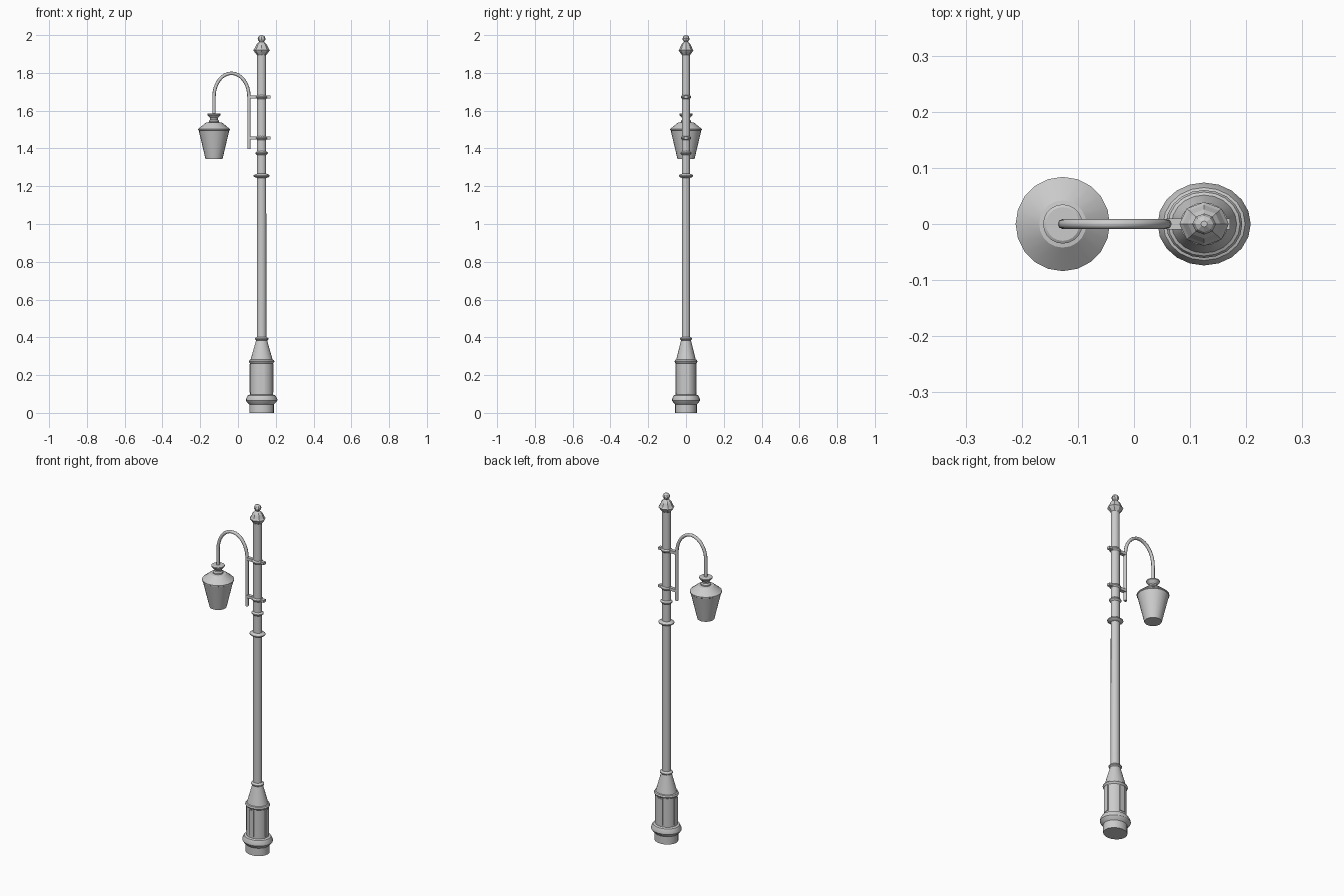
import bpy, bmesh, math
from mathutils import Matrix

if "Cube" in bpy.data.objects:
    bpy.data.objects.remove(bpy.data.objects["Cube"])

POLE_X, LAMP_X, SY = 0.125, -0.127, 0.89


def finish(name, bm, smooth=True):
    bmesh.ops.recalc_face_normals(bm, faces=bm.faces[:])
    me = bpy.data.meshes.new(name)
    bm.to_mesh(me)
    bm.free()
    ob = bpy.data.objects.new(name, me)
    bpy.context.collection.objects.link(ob)
    if smooth:
        bpy.ops.object.select_all(action='DESELECT')
        ob.select_set(True)
        bpy.context.view_layer.objects.active = ob
        bpy.ops.object.shade_smooth_by_angle(angle=math.radians(30))
    return ob


def lathe(name, profile, x, n=20, sy=1.0, smooth=True):
    """Closed solid of revolution from (radius, z) pairs."""
    bm = bmesh.new()
    rings = []
    for r, z in profile:
        rings.append([bm.verts.new((x + r * math.cos(2 * math.pi * i / n),
                                    sy * r * math.sin(2 * math.pi * i / n), z))
                      for i in range(n)])
    for a, b in zip(rings, rings[1:]):
        for i in range(n):
            j = (i + 1) % n
            bm.faces.new((a[i], a[j], b[j], b[i]))
    bm.faces.new(rings[0])
    bm.faces.new(rings[-1])
    return finish(name, bm, smooth)


def box(name, center, size, rot=0.0):
    bm = bmesh.new()
    m = (Matrix.Translation(center) @ Matrix.Rotation(rot, 4, 'Z')
         @ Matrix.Diagonal((*size, 1)))
    bmesh.ops.create_cube(bm, size=1, matrix=m)
    return finish(name, bm, False)


def collar(name, z, r, h=0.012, n=20):
    lathe(name, [(0.022, z - h), (r * .85, z - h * .6), (r, z - h * .2),
                 (r, z + h * .2), (r * .85, z + h * .6), (0.022, z + h)],
          POLE_X, n, SY)


# Base: plinth, moulding, drum and tapered shoulder
lathe("base", [(0.065, 0), (0.065, 0.045), (0.076, 0.055), (0.083, 0.065),
               (0.083, 0.073), (0.073, 0.093), (0.061, 0.097), (0.061, 0.262),
               (0.064, 0.265), (0.068, 0.272), (0.064, 0.28), (0.058, 0.283),
               (0.029, 0.385)], POLE_X, 20, SY)

# Raised panels around the drum
for i in range(4):
    a = i * math.pi / 2
    k = SY if i % 2 else 1
    box(f"base_panel_{i}", (POLE_X + 0.057 * math.cos(a), 0.057 * k * math.sin(a), 0.183),
        (0.012, 0.03, 0.15), a)

# Shaft and its collars
lathe("shaft", [(0.025, 0.38), (0.024, 1.91)], POLE_X, 16, SY)
collar("shoulder_collar", 0.392, 0.036)
collar("lower_collar", 1.255, 0.043)
collar("upper_collar", 1.375, 0.033)

# Octagonal finial with knob
lathe("finial", [(0.025, 1.895), (0.038, 1.911), (0.044, 1.92), (0.038, 1.928),
                 (0.029, 1.948), (0.020, 1.958), (0.012, 1.964), (0.019, 1.974),
                 (0.021, 1.982), (0.016, 1.993), (0.006, 2.0)], POLE_X, 8, SY, False)

# Clamps holding the arm to the shaft
for tag, z in (("lower", 1.455), ("upper", 1.672)):
    collar(f"{tag}_clamp", z, 0.031)
    box(f"{tag}_clamp_arm_lug", (0.081, 0, z), (0.046, 0.02, 0.016))
    box(f"{tag}_clamp_back_lug", (0.160, 0, z), (0.022, 0.02, 0.014))

# Hooked arm
path = [(0.058, 1.398), (0.058, 1.55)]
for i in range(17):
    t = math.pi * i / 16
    path.append((-0.0345 + 0.0925 * math.cos(t), 1.675 + 0.123 * math.sin(t)))
path.append((LAMP_X, 1.57))
cu = bpy.data.curves.new("arm", 'CURVE')
cu.dimensions = '3D'
cu.bevel_depth = 0.009
cu.bevel_resolution = 2
cu.use_fill_caps = True
sp = cu.splines.new('POLY')
sp.points.add(len(path) - 1)
for p, (x, z) in zip(sp.points, path):
    p.co = (x, 0, z, 1)
bpy.context.collection.objects.link(bpy.data.objects.new("arm", cu))

# Hanging lantern: tapered shade, sloped roof and neck cap
lathe("lantern", [(0.045, 1.344), (0.081, 1.495), (0.084, 1.497), (0.084, 1.503),
                  (0.042, 1.537), (0.027, 1.539), (0.027, 1.546), (0.020, 1.552),
                  (0.020, 1.56), (0.028, 1.569), (0.035, 1.577), (0.035, 1.583),
                  (0.030, 1.586)], LAMP_X, 20)
